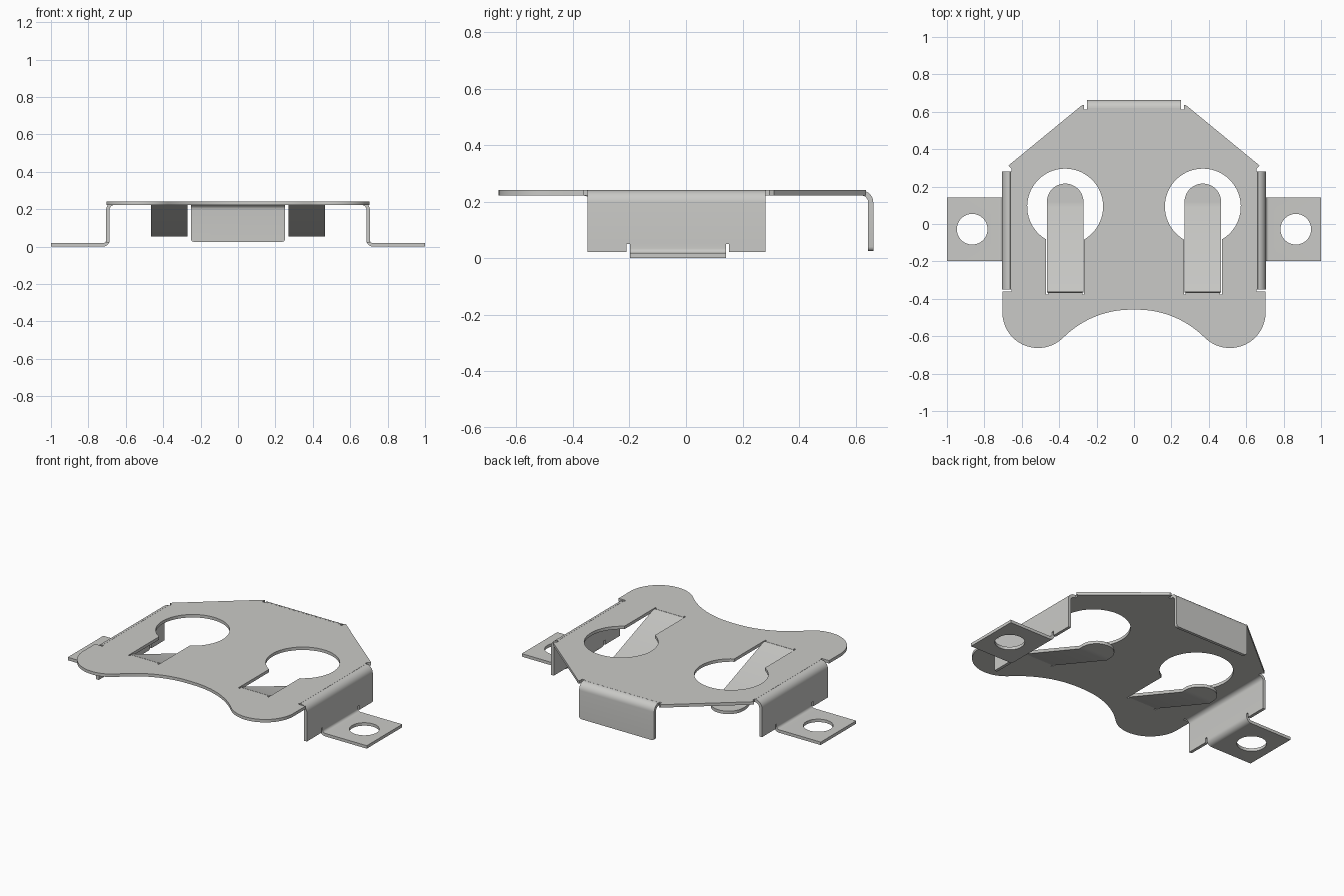
import bpy, bmesh, math
from mathutils import Vector

if "Cube" in bpy.data.objects:
    bpy.data.objects.remove(bpy.data.objects["Cube"], do_unlink=True)

T = 0.018            # sheet thickness
Z_TOP = 0.231        # mid-height of the main plate
Z_FOOT = 0.009       # mid-height of the feet
Y0, Y1 = -0.349, 0.281   # side flange extent
F0, F1 = -0.198, 0.141   # foot extent

metal = bpy.data.materials.new("brushed grey metal")
metal.use_nodes = True
colour = (0.59, 0.59, 0.57, 1)
metal.diffuse_color = colour
metal.node_tree.nodes["Principled BSDF"].inputs["Base Color"].default_value = colour


def arc(cx, cy, r, a0, a1, n):
    """Points on an arc, angles in degrees."""
    return [(cx + r * math.cos(math.radians(a0 + (a1 - a0) * i / n)),
             cy + r * math.sin(math.radians(a0 + (a1 - a0) * i / n))) for i in range(n + 1)]


def fill(bm, loops, z):
    """Flat sheet from an outline and optional hole outlines."""
    edges = []
    for loop in loops:
        vs = [bm.verts.new((x, y, z)) for x, y in loop]
        edges += [bm.edges.new((vs[i - 1], vs[i])) for i in range(len(vs))]
    bmesh.ops.triangle_fill(bm, use_beauty=True, edges=edges, normal=Vector((0, 0, 1)))


def strip(bm, path, w0, w1, place):
    """Ribbon following a 2D path, place(u, v, w) gives the 3D point."""
    rows = [[bm.verts.new(place(u, v, w)) for w in (w0, w1)] for u, v in path]
    for a, b in zip(rows, rows[1:]):
        bm.faces.new((a[0], a[1], b[1], b[0]))


def finish(bm, name):
    """Weld the skin, give it thickness and shade it."""
    bmesh.ops.remove_doubles(bm, verts=bm.verts, dist=1e-4)
    bmesh.ops.recalc_face_normals(bm, faces=bm.faces)
    mesh = bpy.data.meshes.new(name)
    bm.to_mesh(mesh)
    bm.free()
    mesh.materials.append(metal)
    ob = bpy.data.objects.new(name, mesh)
    bpy.context.collection.objects.link(ob)
    mod = ob.modifiers.new("thickness", 'SOLIDIFY')
    mod.thickness = T
    mod.offset = 0
    mod.use_even_offset = True
    bpy.ops.object.select_all(action='DESELECT')
    ob.select_set(True)
    bpy.context.view_layer.objects.active = ob
    bpy.ops.object.convert(target='MESH')
    bpy.ops.object.shade_smooth_by_angle(angle=math.radians(30))
    return ob


# Main plate: half outline with relief notches, round lobe and concave front
half = [(0.252, 0.619), (0.252, 0.612), (0.266, 0.612), (0.266, 0.637), (0.276, 0.637),
        (0.672, 0.312), (0.655, 0.295), (0.655, Y1), (0.661, Y1), (0.661, Y0), (0.655, Y0),
        (0.655, Y0 - 0.012), (0.704, Y0 - 0.012)]
half += arc(0.513, -0.472, 0.191, 0, -135, 24)
half += arc(0.017, -0.968, 0.51, 45, 90, 14)[1:]
outline = half + [(-x, y) for x, y in reversed(half)]

# Keyhole openings with small slits beside each tongue root
KX, KY, KR, TW, SW = 0.368, 0.093, 0.203, 0.098, 0.102
a = math.degrees(math.asin(SW / KR))
keyhole = arc(0, KY, KR, -90 + a, 270 - a, 48)
keyhole += [(-SW, -0.378), (-TW + 0.006, -0.378), (-TW + 0.006, -0.365),
            (TW - 0.006, -0.365), (TW - 0.006, -0.378), (SW, -0.378)]
holes = [[(s * KX + x, y) for x, y in keyhole] for s in (-1, 1)]
bm = bmesh.new()
fill(bm, [outline] + holes, Z_TOP)
finish(bm, "main_plate")

# Back flange, bent down with softened lower corners
R = 0.035
bm = bmesh.new()
path = arc(0.619, Z_TOP - R, R, 90, 0, 8) + [(0.654, 0.025)]
strip(bm, path, -0.251, 0.251, lambda u, v, w: (w, u, v))
corners = [v for v in bm.verts if v.co.z < 0.03]
bmesh.ops.bevel(bm, geom=corners, offset=0.015, segments=4, profile=0.5, affect='VERTICES')
finish(bm, "back_flange")

for side, s in (("left", 1), ("right", -1)):
    # Side flange with notched lower edge and outward foot
    bm = bmesh.new()
    place = lambda u, v, w: (s * u, w, v)
    cols = [Y0, F0 - 0.012, F0, F1, F1 + 0.012, Y1]
    wall = arc(0.661, Z_TOP - R, R, 90, 0, 8) + [(0.696, 0.05)]
    lug = [(0.696, 0.05), (0.696, 0.022)]
    bend = [(0.696, 0.05)] + arc(0.721, Z_FOOT + 0.025, 0.025, 180, 270, 8)
    for i in range(5):
        strip(bm, wall, cols[i], cols[i + 1], place)
    for i in (0, 4):
        strip(bm, lug, cols[i], cols[i + 1], place)
    strip(bm, bend, F0, F1, place)
    pad = [(s * x, y) for x, y in ((0.721, F0), (1, F0), (1, F1), (0.721, F1))]
    fill(bm, [pad, arc(s * 0.865, -0.028, 0.082, 0, 350, 35)], Z_FOOT)
    finish(bm, side + "_flange_and_foot")

    # Spring tongue sloping down to a flat rounded tip
    bm = bmesh.new()
    zt = 0.064
    slope = [(-0.365, Z_TOP), (-0.352, Z_TOP - 0.003), (0.09, zt)]
    strip(bm, slope, s * KX - TW, s * KX + TW, lambda u, v, w: (w, u, v))
    tip = [(s * KX - TW, 0.09), (s * KX + TW, 0.09)] + arc(s * KX, 0.118, TW, 0, 180, 24)
    fill(bm, [tip], zt)
    finish(bm, side + "_spring_tongue")
